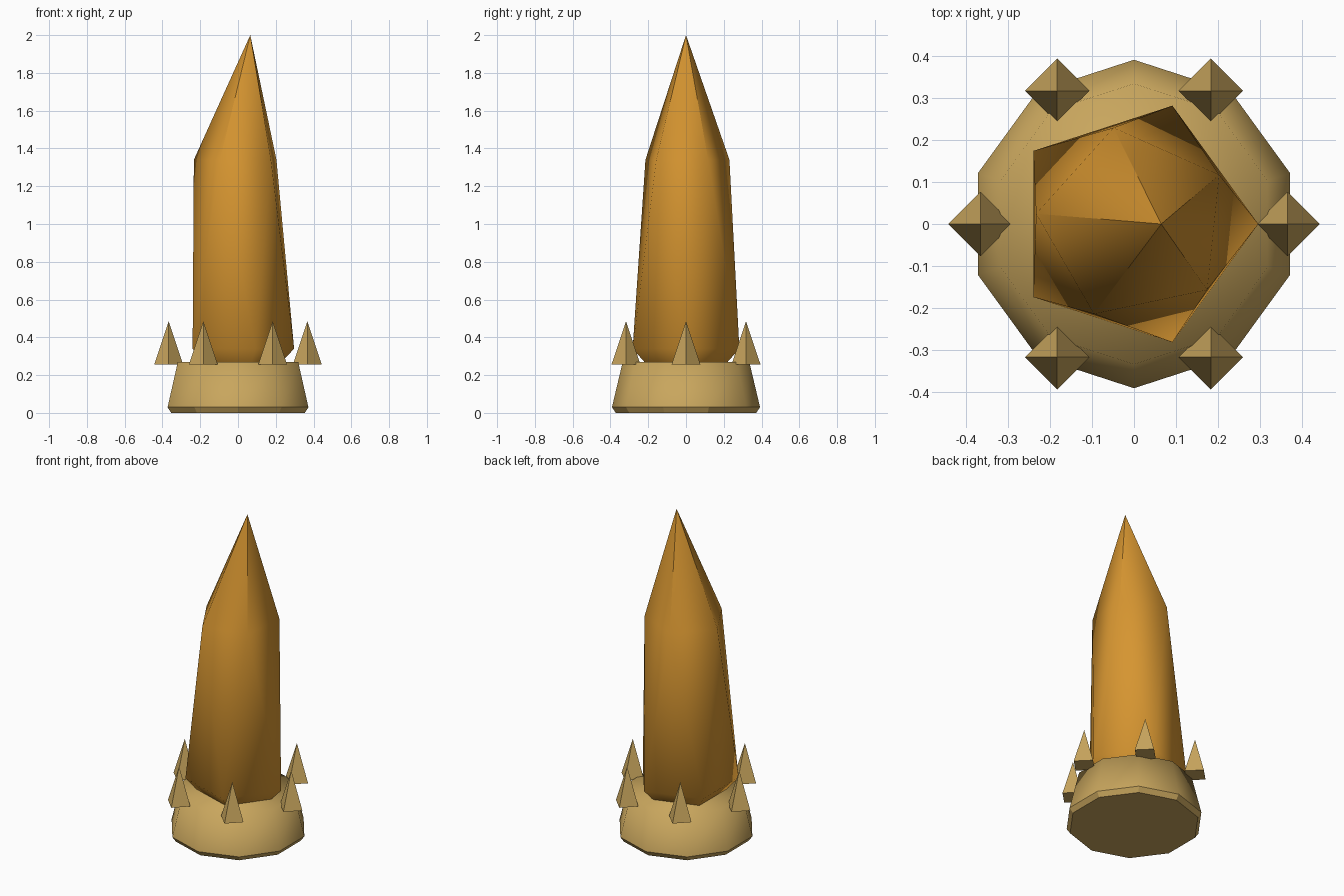
import bpy, math

if "Cube" in bpy.data.objects:
    bpy.data.objects.remove(bpy.data.objects["Cube"])


def material(name, color):
    m = bpy.data.materials.new(name)
    m.diffuse_color = (*color, 1)
    m.use_nodes = True
    m.node_tree.nodes["Principled BSDF"].inputs["Base Color"].default_value = m.diffuse_color
    return m


amber = material("amber", (0.67, 0.30, 0.03))
sandstone = material("sandstone", (0.58, 0.38, 0.11))


def ring(n, r, z, turn=0.0, cx=0.0, cy=0.0):
    """Points of a regular polygon; turn is in degrees."""
    return [(cx + r * math.cos(math.radians(turn + 360 * i / n)),
             cy + r * math.sin(math.radians(turn + 360 * i / n)), z) for i in range(n)]


def build(name, verts, faces, mat, smooth):
    me = bpy.data.meshes.new(name)
    me.from_pydata(verts, [], faces)
    me.materials.append(mat)
    me.polygons.foreach_set("use_smooth", [smooth] * len(me.polygons))
    me.update()
    ob = bpy.data.objects.new(name, me)
    bpy.context.collection.objects.link(ob)
    return ob


def band(n, a, b):
    """Quads joining the ring starting at a to the ring starting at b."""
    return [(a + i, a + (i + 1) % n, b + (i + 1) % n, b + i) for i in range(n)]


# Ten-sided pedestal with a chamfered foot
N = 10
verts = ring(N, 0.372, 0, 90) + ring(N, 0.392, 0.03, 90) + ring(N, 0.335, 0.27, 90)
faces = [tuple(reversed(range(N)))] + band(N, 0, N) + band(N, N, 2 * N)
faces.append(tuple(range(2 * N, 3 * N)))
pedestal = build("pedestal", verts, faces, sandstone, True)
for e in pedestal.data.edges:  # crisp foot edges
    if all(pedestal.data.vertices[v].co.z < 0.05 for v in e.vertices):
        e.use_edge_sharp = True

# Five-sided twisted crystal: pointed root, body, leaning tip
P = 5
verts = ring(P, 0.297, 0.34) + ring(P, 0.235, 1.34, 30) + [(0, 0, 0.02)]
faces = [((i + 1) % P, i, 2 * P) for i in range(P)]
for i in range(P):
    j = (i + 1) % P
    faces += [(i, j, P + i), (j, P + j, P + i)]
    verts.append((0.065, 0, 2.0))  # each tip facet has its own point
    faces.append((P + i, P + j, len(verts) - 1))
build("crystal", verts, faces, amber, True)

# Ring of six small four-sided spikes
for k in range(6):
    a = math.radians(60 * k)
    cx, cy = 0.367 * math.cos(a), 0.367 * math.sin(a)
    verts = ring(4, 0.077, 0.255, 0, cx, cy) + [(cx, cy, 0.485)]
    faces = [(3, 2, 1, 0)] + [(i, (i + 1) % 4, 4) for i in range(4)]
    build(f"spike_{k + 1}", verts, faces, sandstone, False)
